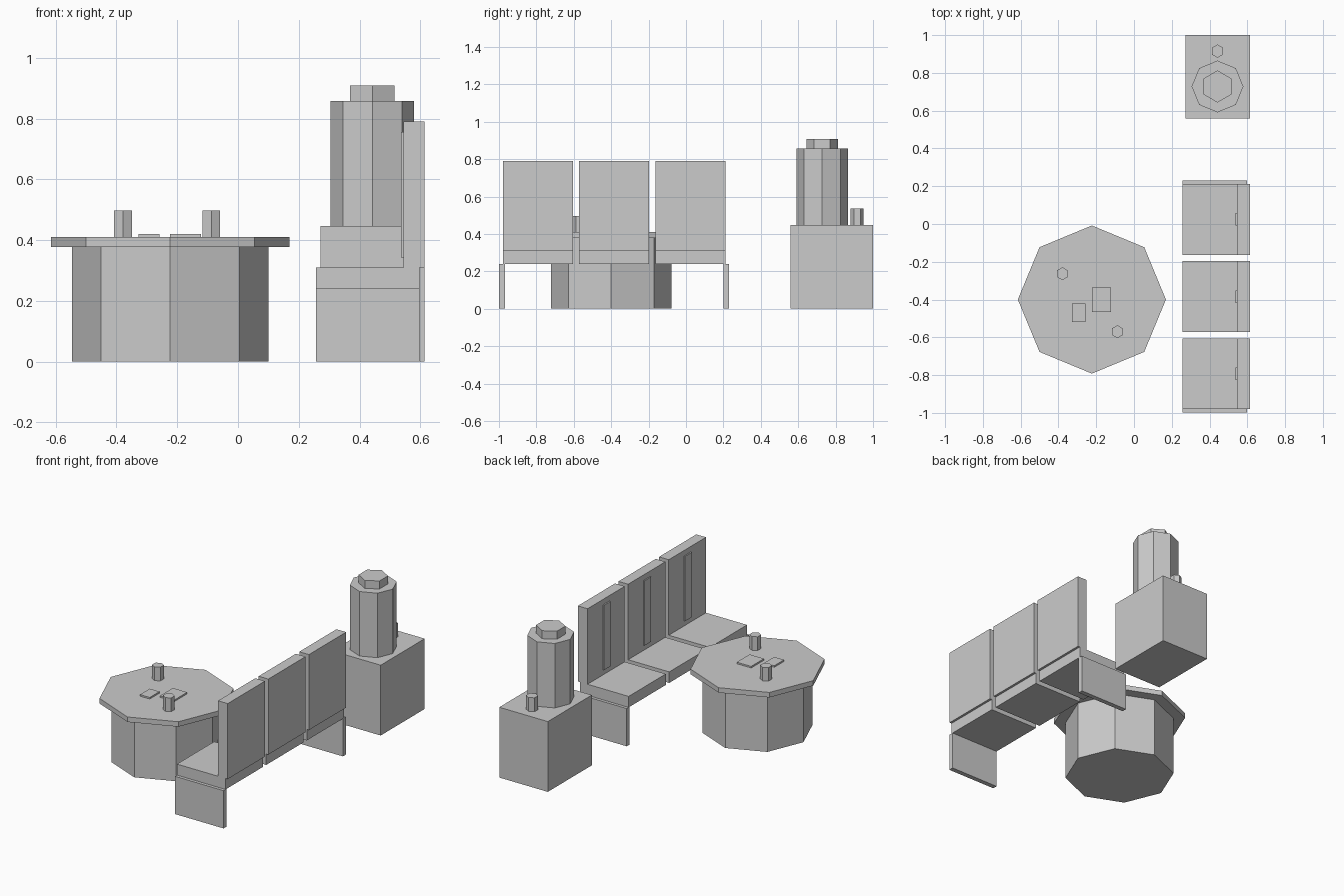
import bpy
import bmesh
import math

old = bpy.data.objects.get("Cube")
if old:
    bpy.data.objects.remove(old, do_unlink=True)

grey = bpy.data.materials.new("plain grey")
grey.use_nodes = True
colour = (0.6, 0.6, 0.6, 1)
grey.diffuse_color = colour
grey.node_tree.nodes["Principled BSDF"].inputs["Base Color"].default_value = colour


def finish(bm, name):
    bmesh.ops.recalc_face_normals(bm, faces=bm.faces)
    mesh = bpy.data.meshes.new(name)
    bm.to_mesh(mesh)
    bm.free()
    mesh.materials.append(grey)
    obj = bpy.data.objects.new(name, mesh)
    bpy.context.scene.collection.objects.link(obj)
    return obj


def box(name, xs, ys, zs):
    bm = bmesh.new()
    bmesh.ops.create_cube(bm, size=1)
    for v in bm.verts:
        v.co = [sum(r) / 2 + c * (r[1] - r[0]) for c, r in zip(v.co, (xs, ys, zs))]
    return finish(bm, name)


def prism(name, sides, x, y, radius, z0, z1):
    # Upright prism with one corner pointing along +y
    bm = bmesh.new()
    ring = []
    for i in range(sides):
        a = math.pi / 2 + math.tau * i / sides
        ring.append(bm.verts.new((x + radius * math.cos(a), y + radius * math.sin(a), z0)))
    base = bm.faces.new(ring)
    top = bmesh.ops.extrude_face_region(bm, geom=[base], use_keep_orig=True)
    for v in top["geom"]:
        if isinstance(v, bmesh.types.BMVert):
            v.co.z = z1
    return finish(bm, name)


# Octagonal table
TX, TY, TOP = -0.223, -0.4, 0.41
prism("table_pedestal", 8, TX, TY, 0.323, 0, 0.378)
prism("table_top", 8, TX, TY, 0.392, 0.378, TOP)

# Shakers and flat cards on the table
for name, x, y in (("left_shaker", -0.088, -0.57), ("right_shaker", -0.379, -0.263)):
    prism(name, 6, x, y, 0.034, TOP, 0.497)
box("small_card", (-0.327, -0.258), (-0.518, -0.42), (TOP, 0.42))
box("large_card", (-0.223, -0.122), (-0.465, -0.336), (TOP, 0.42))

# Row of three seats, each with a back and a raised centre strip
for name, y in (("front", -0.792), ("middle", -0.384), ("rear", 0.024)):
    ys = (y - 0.187, y + 0.187)
    box(name + "_seat", (0.256, 0.598), ys, (0.24, 0.31))
    box(name + "_seat_back", (0.545, 0.613), ys, (0.31, 0.79))
    box(name + "_back_strip", (0.537, 0.55), (y - 0.033, y + 0.033), (0.343, 0.755))

# Panel legs at both ends of the row
for name, y in (("front_leg", -0.984), ("rear_leg", 0.215)):
    box(name, (0.256, 0.598), (y - 0.015, y + 0.015), (0, 0.24))

# Pedestal box with capped drum and a small tap
CX, BOX_TOP = 0.442, 0.447
box("stand_box", (0.272, 0.613), (0.558, 1.0), (0, BOX_TOP))
prism("drum", 8, CX, 0.728, 0.137, BOX_TOP, 0.857)
prism("drum_cap", 6, CX, 0.728, 0.085, 0.857, 0.908)
prism("stand_shaker", 6, CX, 0.915, 0.035, BOX_TOP, 0.535)
